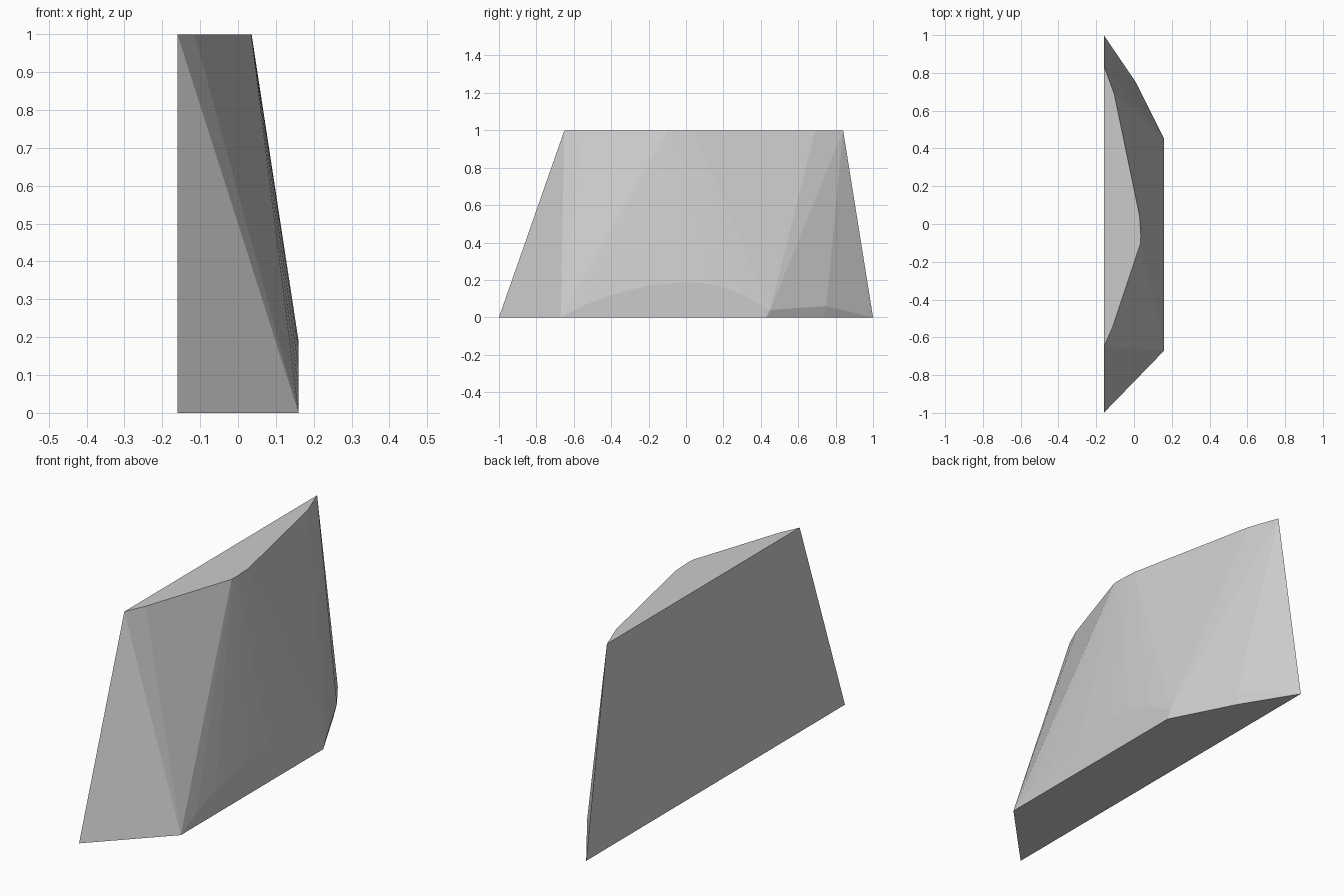
import bpy
import bmesh

cube = bpy.data.objects.get("Cube")
if cube:
    bpy.data.objects.remove(cube, do_unlink=True)

# Plain grey material
grey = bpy.data.materials.new("light grey")
grey.use_nodes = True
colour = (0.6, 0.6, 0.6, 1)
grey.diffuse_color = colour
grey.node_tree.nodes["Principled BSDF"].inputs["Base Color"].default_value = colour

BACK, FRONT, HEIGHT = -0.16, 0.16, 1.0

# Top outline (x, y), bulging away from the flat back
top = [(BACK, -0.65), (-0.115, -0.55), (0.035, -0.1), (0.036, -0.06),
       (0.03, 0.04), (-0.105, 0.69), (-0.15, 0.81), (BACK, 0.84)]
# Base outline (x, y)
base = [(BACK, -1), (FRONT, -0.67), (FRONT, 0.43), (0, 0.74), (BACK, 1)]
# Low arch on the outer side (y, z)
arch = [(-0.55, 0.063), (-0.4, 0.12), (-0.2, 0.17), (0, 0.19),
        (0.15, 0.175), (0.3, 0.122), (0.45, 0.04)]

points = [(x, y, HEIGHT) for x, y in top]
points += [(x, y, 0) for x, y in base]
points += [(FRONT, y, z) for y, z in arch]
points.append((0.01, 0.75, 0.06))  # rear lower corner

# Faceted block wrapped around the outlines
bm = bmesh.new()
for p in points:
    bm.verts.new(p)
hull = bmesh.ops.convex_hull(bm, input=bm.verts[:])
loose = [v for v in bm.verts if not v.link_faces]
bmesh.ops.delete(bm, geom=loose, context='VERTS')
bmesh.ops.dissolve_limit(bm, angle_limit=0.002, verts=bm.verts[:], edges=bm.edges[:])
bmesh.ops.recalc_face_normals(bm, faces=bm.faces[:])

mesh = bpy.data.meshes.new("faceted_block")
bm.to_mesh(mesh)
bm.free()
mesh.materials.append(grey)
block = bpy.data.objects.new("faceted_block", mesh)
bpy.context.collection.objects.link(block)
